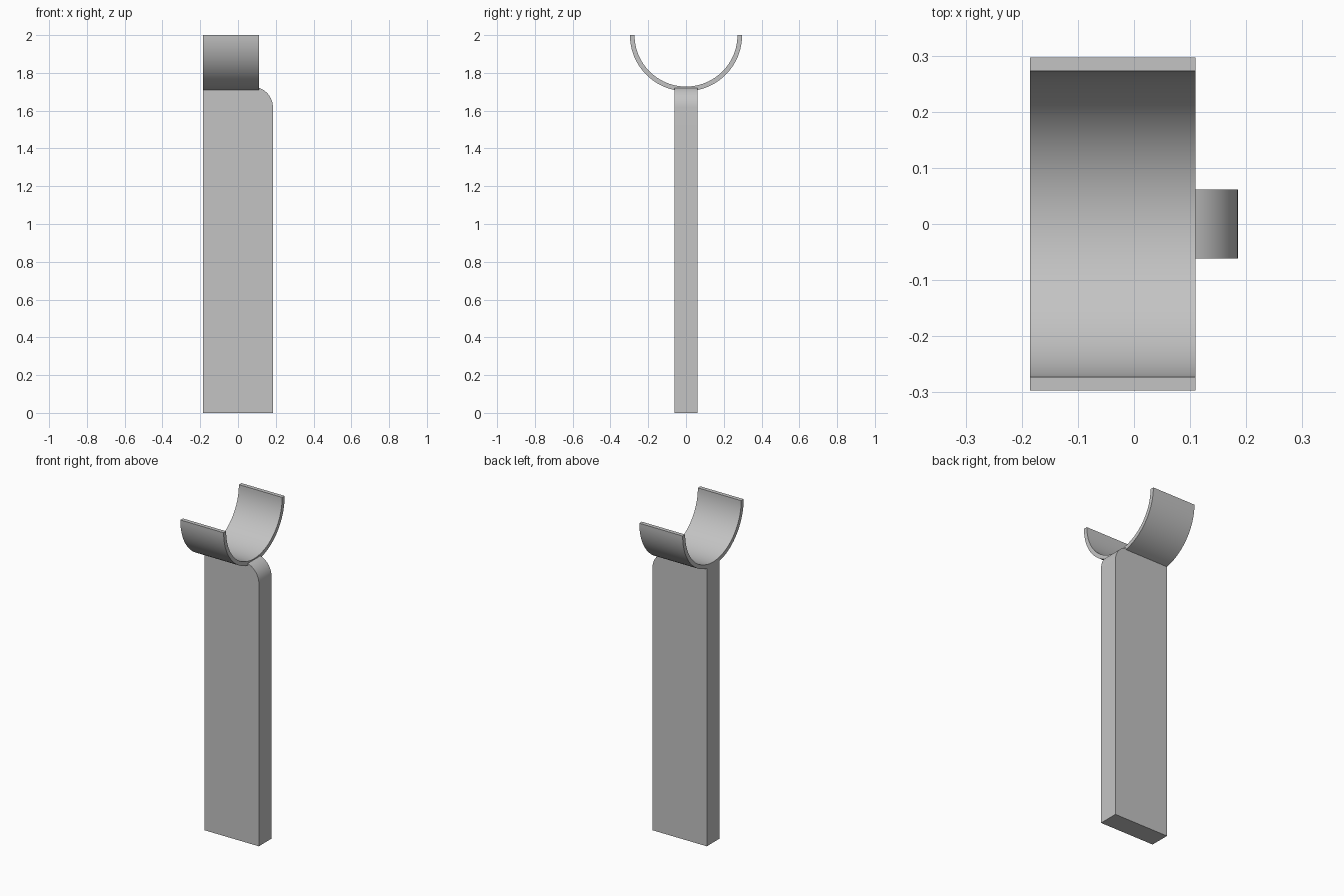
import bpy, bmesh
from math import sin, cos, pi

cube = bpy.data.objects.get("Cube")
if cube:
    bpy.data.objects.remove(cube)

GREY = (0.55, 0.55, 0.55, 1)
mat = bpy.data.materials.new("plain_grey")
mat.use_nodes = True
mat.diffuse_color = GREY
mat.node_tree.nodes["Principled BSDF"].inputs["Base Color"].default_value = GREY


def arc(cx, cz, r, start, end, steps):
    """Points on a circular arc, angles in radians."""
    angles = [start + (end - start) * i / steps for i in range(steps + 1)]
    return [(cx + r * cos(a), cz + r * sin(a)) for a in angles]


def extrude(name, points, vector):
    """Solid made by sweeping a closed 3D outline along a vector."""
    bm = bmesh.new()
    face = bm.faces.new([bm.verts.new(p) for p in points])
    new = bmesh.ops.extrude_face_region(bm, geom=[face])["geom"]
    verts = [g for g in new if isinstance(g, bmesh.types.BMVert)]
    bmesh.ops.translate(bm, verts=verts, vec=vector)
    bmesh.ops.recalc_face_normals(bm, faces=bm.faces)
    mesh = bpy.data.meshes.new(name)
    bm.to_mesh(mesh)
    bm.free()
    mesh.materials.append(mat)
    obj = bpy.data.objects.new(name, mesh)
    bpy.context.collection.objects.link(obj)
    bpy.ops.object.select_all(action="DESELECT")
    obj.select_set(True)
    bpy.context.view_layer.objects.active = obj
    bpy.ops.object.shade_smooth_by_angle()
    return obj


half_w, half_d, top, corner = 0.185, 0.0615, 1.727, 0.11
outer, inner, cradle_len = 0.297, 0.2725, 0.295

# Flat upright with one rounded top corner
outline = [(-half_w, 0), (half_w, 0)]
outline += arc(half_w - corner, top - corner, corner, 0, pi / 2, 16)
outline += [(-half_w, top)]
extrude("upright", [(x, -half_d, z) for x, z in outline], (0, 2 * half_d, 0))

# Half-pipe cradle, open at the top
ring = arc(0, 2, outer, pi, 2 * pi, 48) + arc(0, 2, inner, 2 * pi, pi, 48)
extrude("cradle", [(-half_w, y, z) for y, z in ring], (cradle_len, 0, 0))
